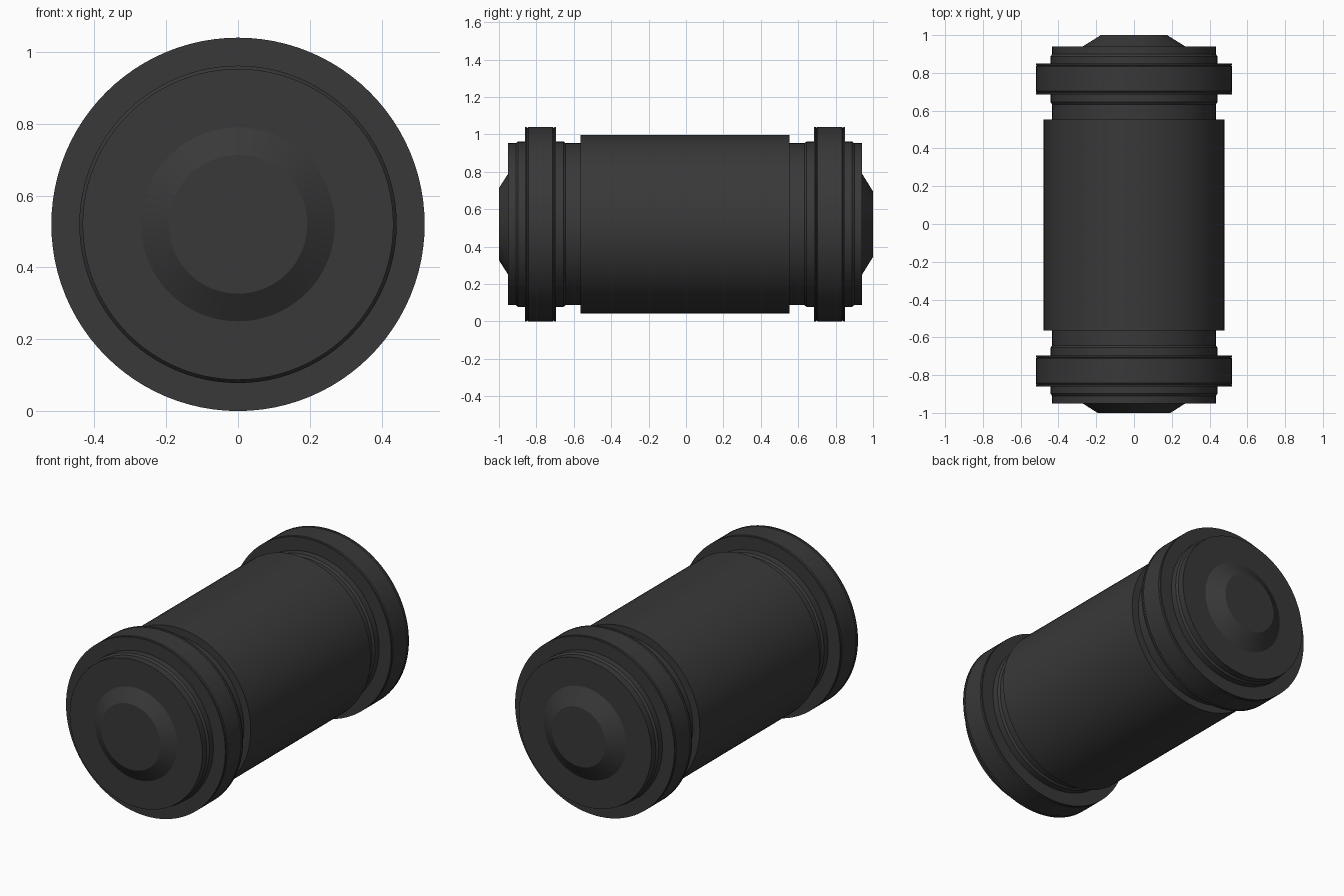
import bpy, bmesh, math

if "Cube" in bpy.data.objects:
    bpy.data.objects.remove(bpy.data.objects["Cube"])

AXIS_Z = 0.52     # height of the horizontal axis
MID_Y = -0.005    # plane the two ends mirror about
SEGMENTS = 96

mat = bpy.data.materials.new("dark_grey")
mat.diffuse_color = (0.04, 0.04, 0.04, 1)
mat.use_nodes = True
mat.node_tree.nodes["Principled BSDF"].inputs["Base Color"].default_value = mat.diffuse_color


def lathe(name, profile, side=1):
    """Spin (y, radius) points around the horizontal y axis."""
    bm = bmesh.new()
    rings = []
    for y, r in profile:
        y = MID_Y + side * y
        if r == 0:
            rings.append([bm.verts.new((0, y, AXIS_Z))] * SEGMENTS)
        else:
            rings.append([bm.verts.new((r * math.cos(a), y, AXIS_Z + r * math.sin(a)))
                          for a in (2 * math.pi * i / SEGMENTS for i in range(SEGMENTS))])
    for a, b in zip(rings, rings[1:]):
        for i in range(SEGMENTS):
            j = (i + 1) % SEGMENTS
            bm.faces.new(list(dict.fromkeys((a[i], a[j], b[j], b[i]))))
    # profiles run from outer end inward; orient faces away from the axis
    if side < 0:
        bmesh.ops.reverse_faces(bm, faces=bm.faces[:])
    mesh = bpy.data.meshes.new(name)
    bm.to_mesh(mesh)
    bm.free()
    ob = bpy.data.objects.new(name, mesh)
    bpy.context.collection.objects.link(ob)
    mesh.materials.append(mat)
    bpy.context.view_layer.objects.active = ob
    ob.select_set(True)
    bpy.ops.object.shade_smooth_by_angle(angle=math.radians(20))
    ob.select_set(False)
    return ob


# central barrel with stepped shoulders
lathe("barrel", [(0.559, 0.43), (0.559, 0.478), (-0.559, 0.478), (-0.559, 0.43)])

for label, side, tip_r in (("front", -1, 0.193), ("back", 1, 0.175)):
    tip = 1 - side * MID_Y
    # end cap with raised conical boss and narrow neck
    lathe(label + "_cap", [
        (tip, 0), (tip, tip_r), (0.946, 0.27), (0.946, 0.433),
        (0.905, 0.433), (0.893, 0.442), (0.65, 0.442),
        (0.638, 0.433), (0.559, 0.433)], side)
    # wide collar with fine grooves near both rims
    lathe(label + "_collar", [
        (0.856, 0.44), (0.856, 0.52), (0.848, 0.52), (0.844, 0.515),
        (0.838, 0.52), (0.708, 0.52), (0.702, 0.515), (0.698, 0.52),
        (0.69, 0.52), (0.69, 0.44)], side)
